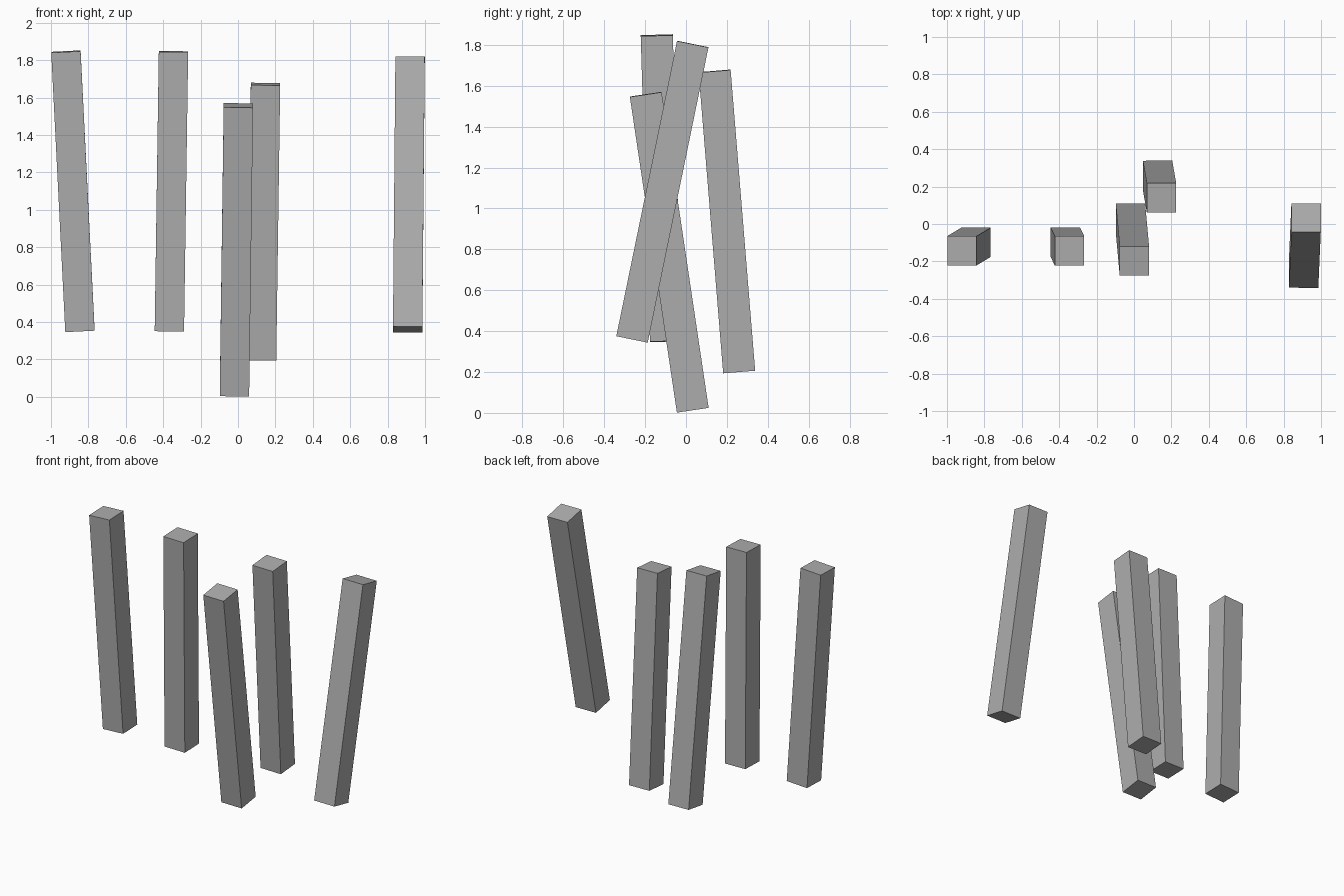
import bpy
import bmesh
from mathutils import Matrix, Vector

default = bpy.data.objects.get("Cube")
if default:
    bpy.data.objects.remove(default, do_unlink=True)

WIDTH = 0.157

# Plain grey shared by every post
grey = bpy.data.materials.new("plain grey")
grey.use_nodes = True
colour = (0.42, 0.42, 0.42, 1)
grey.diffuse_color = colour
grey.node_tree.nodes["Principled BSDF"].inputs["Base Color"].default_value = colour


def add_post(name, bottom, top):
    """Square post whose axis runs between two end-face centres."""
    bottom, top = Vector(bottom), Vector(top)
    axis = top - bottom
    z = axis.normalized()
    y = z.cross(Vector((1, 0, 0))).normalized()
    x = y.cross(z)
    turn = Matrix((x, y, z)).transposed().to_4x4()
    bm = bmesh.new()
    bmesh.ops.create_cube(bm, size=1)
    bmesh.ops.scale(bm, vec=(WIDTH, WIDTH, axis.length), verts=bm.verts)
    mesh = bpy.data.meshes.new(name)
    bm.to_mesh(mesh)
    bm.free()
    mesh.materials.append(grey)
    post = bpy.data.objects.new(name, mesh)
    post.matrix_world = Matrix.Translation((bottom + top) / 2) @ turn
    bpy.context.collection.objects.link(post)


# Five leaning posts: bottom centre, top centre
add_post("outer_right_post", (-0.845, -0.098, 0.352), (-0.92, -0.143, 1.846))
add_post("inner_right_post", (-0.367, -0.098, 0.352), (-0.345, -0.143, 1.846))
add_post("front_middle_post", (-0.019, 0.033, 0.014), (0.002, -0.197, 1.558))
add_post("back_middle_post", (0.126, 0.26, 0.201), (0.147, 0.14, 1.672))
add_post("outer_left_post", (0.907, -0.264, 0.36), (0.92, 0.033, 1.804))
